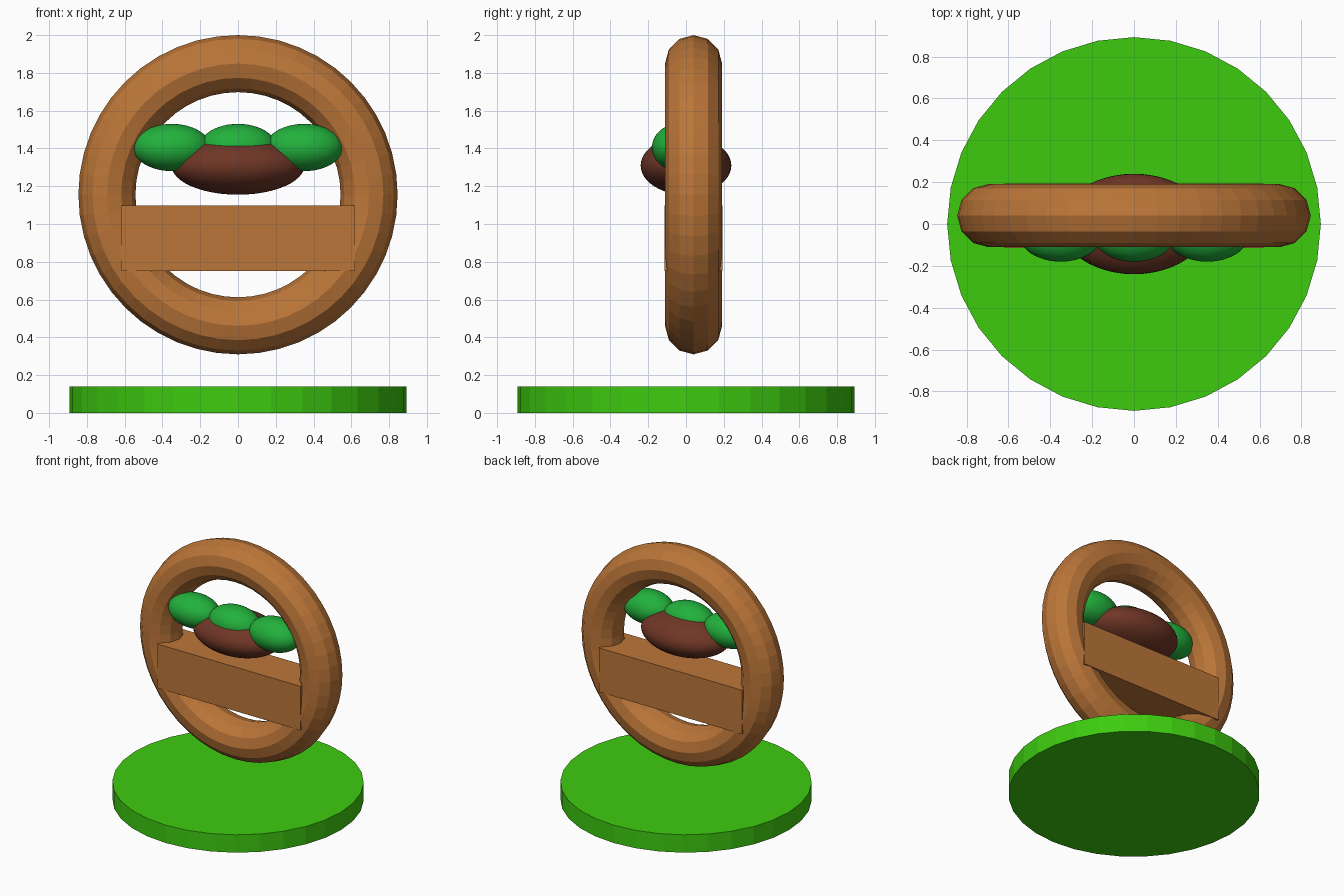
import bpy
import math

if "Cube" in bpy.data.objects:
    bpy.data.objects.remove(bpy.data.objects["Cube"])


def material(name, color):
    m = bpy.data.materials.new(name)
    m.diffuse_color = (*color, 1)
    m.use_nodes = True
    m.node_tree.nodes["Principled BSDF"].inputs["Base Color"].default_value = m.diffuse_color
    return m


wood = material("light wood", (0.50, 0.18, 0.04))
grass = material("grass green", (0.047, 0.60, 0.005))
leaf = material("leaf green", (0.016, 0.44, 0.045))
brown = material("dark brown", (0.16, 0.037, 0.019))


def finish(name, mat, scale=None):
    ob = bpy.context.object
    ob.name = name
    if scale:
        ob.scale = scale
        bpy.ops.object.transform_apply(location=False, rotation=False, scale=True)
    ob.data.materials.append(mat)
    return ob


def ellipsoid(name, loc, radii, mat):
    bpy.ops.mesh.primitive_uv_sphere_add(segments=48, ring_count=24, radius=1, location=loc)
    finish(name, mat, radii)
    bpy.ops.object.shade_smooth()


# Round base disc
bpy.ops.mesh.primitive_cylinder_add(vertices=32, radius=0.893, depth=0.14, location=(0, 0, 0.07))
finish("base", grass)

# Upright faceted ring
bpy.ops.mesh.primitive_torus_add(major_segments=48, minor_segments=12, major_radius=0.694,
                                 minor_radius=0.151, location=(0, 0.04, 1.155),
                                 rotation=(math.pi / 2, 0, 0))
finish("ring", wood)

# Crossbar, a hair thicker than the ring
bpy.ops.mesh.primitive_cube_add(size=1, location=(0, 0.04, 0.925))
finish("crossbar", wood, (1.24, 0.308, 0.345))

# Brown body with three leafy lobes on top
ellipsoid("body", (0, 0, 1.31), (0.352, 0.24, 0.155), brown)
for side, x in (("left", -0.35), ("middle", 0), ("right", 0.35)):
    ellipsoid(side + "_leaf", (x, -0.04, 1.405), (0.205, 0.14, 0.125), leaf)
